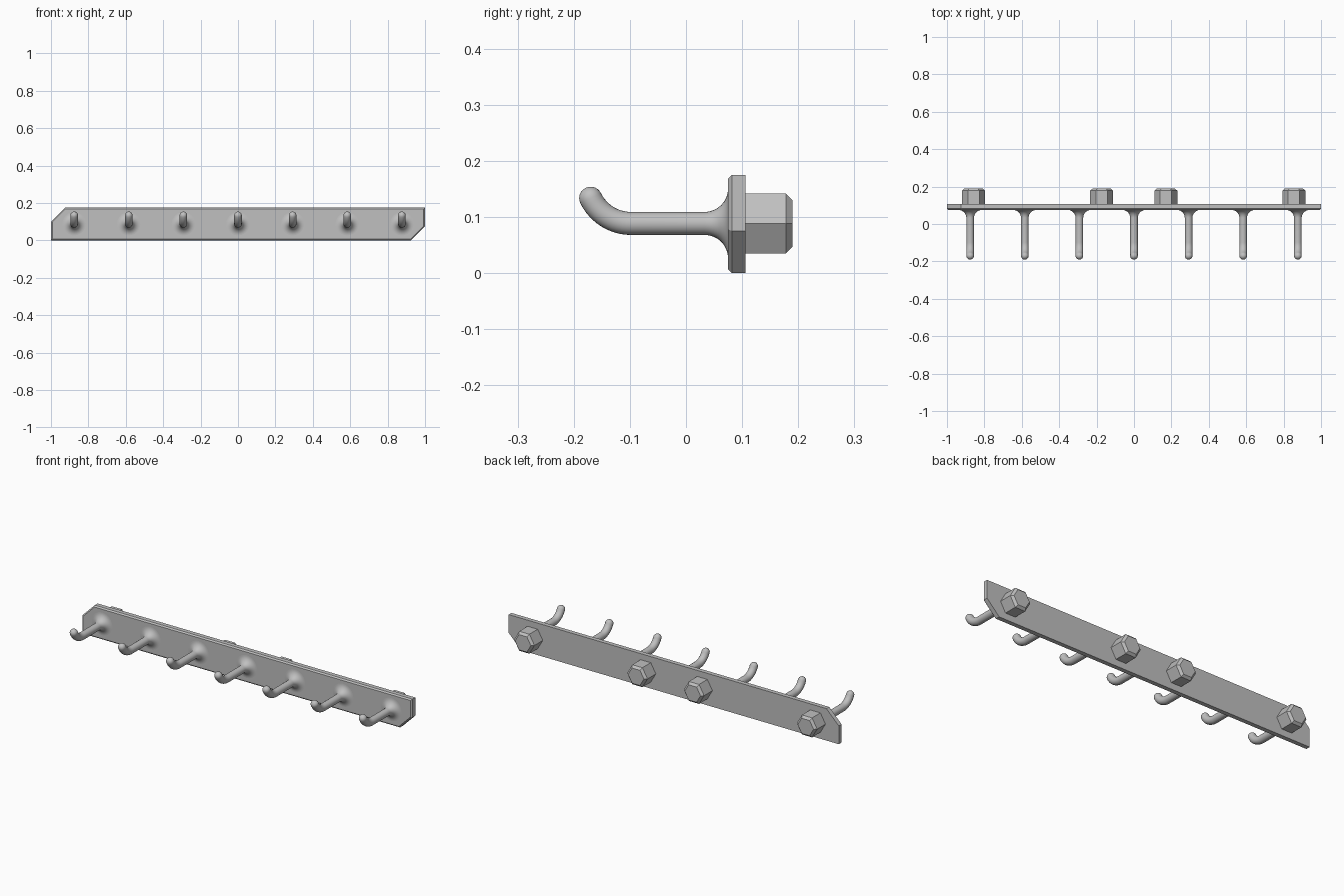
import bpy, bmesh
from math import sin, cos, pi, radians
from mathutils import Vector

if "Cube" in bpy.data.objects:
    bpy.data.objects.remove(bpy.data.objects["Cube"], do_unlink=True)

steel = bpy.data.materials.new("grey steel")
steel.use_nodes = True
GREY = (0.53, 0.53, 0.53, 1)
steel.diffuse_color = GREY
steel.node_tree.nodes["Principled BSDF"].inputs["Base Color"].default_value = GREY


def loft(name, rings, smooth=False):
    """Skin a list of equal-length point rings and cap both ends."""
    bm = bmesh.new()
    loops = [[bm.verts.new(p) for p in ring] for ring in rings]
    n = len(loops[0])
    for a, b in zip(loops, loops[1:]):
        for i in range(n):
            bm.faces.new((a[i], a[(i + 1) % n], b[(i + 1) % n], b[i]))
    bm.faces.new(loops[0])
    bm.faces.new(loops[-1])
    bmesh.ops.recalc_face_normals(bm, faces=bm.faces)
    mesh = bpy.data.meshes.new(name)
    bm.to_mesh(mesh)
    bm.free()
    mesh.materials.append(steel)
    obj = bpy.data.objects.new(name, mesh)
    bpy.context.collection.objects.link(obj)
    if smooth:
        bpy.ops.object.select_all(action="DESELECT")
        obj.select_set(True)
        bpy.context.view_layer.objects.active = obj
        bpy.ops.object.shade_smooth_by_angle(angle=radians(35))


# Plate: two opposite corners clipped, front rim chamfered
H, CUT, BEVEL = 0.175, 0.075, 0.007
FRONT, BACK = 0.075, 0.106


def plate_ring(y, inset):
    x, lo, hi = 1 - inset, inset, H - inset
    c = CUT - inset * 0.59
    return [(-x, y, lo), (x - c, y, lo), (x, y, lo + c),
            (x, y, hi), (-x + c, y, hi), (-x, y, hi - c)]


loft("back_plate", [plate_ring(FRONT, BEVEL), plate_ring(FRONT + BEVEL, 0),
                    plate_ring(BACK, 0)])

# Hook: flared root, straight shank, upturned arc and domed tip
ROD, FLARE, MID = 0.0205, 0.042, 0.0885
ARC, SWEEP, BEND_Y = 0.08, radians(64), -0.098


def hook_stations():
    """Return (y, z, tilt, radius) along the hook."""
    out = []
    for i in range(13):
        t = i / 12 * pi / 2
        out.append((FRONT - FLARE * (1 - cos(t)), MID, 0,
                    ROD + FLARE * (1 - sin(t))))
    for i in range(13):
        t = SWEEP * i / 12
        out.append((BEND_Y - ARC * sin(t), MID + ARC * (1 - cos(t)), t, ROD))
    y, z = out[-1][:2]
    for i in range(1, 7):
        t = i / 6 * radians(86)
        d = ROD * sin(t)
        out.append((y - d * cos(SWEEP), z + d * sin(SWEEP), SWEEP, ROD * cos(t)))
    return out


def hook_ring(x, station, sides=24):
    y, z, tilt, r = station
    across, up = Vector((1, 0, 0)), Vector((0, sin(tilt), cos(tilt)))
    return [Vector((x, y, z)) + r * (cos(a) * across + sin(a) * up)
            for a in (2 * pi * k / sides for k in range(sides))]


for i in range(7):
    x = (i - 3) * 0.292
    loft(f"hook_{i + 1}", [hook_ring(x, s) for s in hook_stations()], smooth=True)

# Hexagonal bolt heads on the rear, chamfered at the end


def hex_ring(x, y, r):
    return [(x + r * cos(k * pi / 3), y, MID + r * sin(k * pi / 3)) for k in range(6)]


for i, x in enumerate((-0.858, -0.173, 0.17, 0.855)):
    loft(f"bolt_head_{i + 1}", [hex_ring(x, BACK, 0.0615),
                                hex_ring(x, 0.178, 0.0615),
                                hex_ring(x, 0.19, 0.048)])
